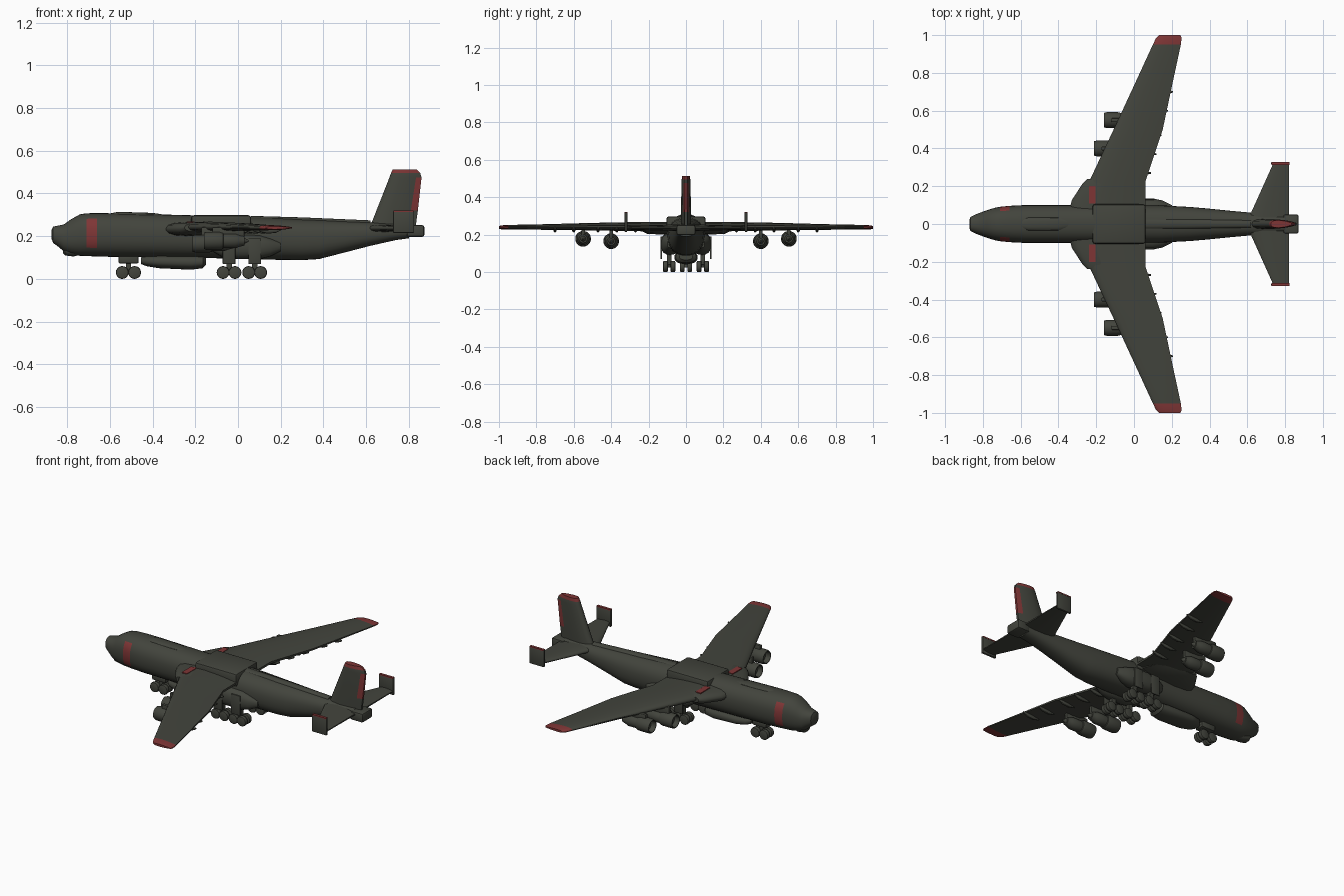
import bpy, bmesh, math
from mathutils import Vector, Matrix

if "Cube" in bpy.data.objects:
    bpy.data.objects.remove(bpy.data.objects["Cube"])


def material(name, rgb):
    m = bpy.data.materials.new(name)
    m.diffuse_color = (*rgb, 1)
    m.use_nodes = True
    m.node_tree.nodes["Principled BSDF"].inputs["Base Color"].default_value = m.diffuse_color
    return m


GREY = material("dark_olive_grey", (0.055, 0.058, 0.046))
RED = material("marking_red", (0.21, 0.036, 0.036))


def finish(name, bm, red=None, angle=35, all_red=False):
    """Turn a bmesh into an object; faces whose centre passes the rule become red."""
    bmesh.ops.recalc_face_normals(bm, faces=bm.faces)
    if red:
        for f in bm.faces:
            f.material_index = int(red(f.calc_center_median()))
    me = bpy.data.meshes.new(name)
    bm.to_mesh(me)
    bm.free()
    for m in ([RED] if all_red else [GREY, RED]):
        me.materials.append(m)
    me.shade_smooth()
    me.set_sharp_from_angle(angle=math.radians(angle))
    ob = bpy.data.objects.new(name, me)
    bpy.context.collection.objects.link(ob)
    return ob


def skin(name, rings, red=None, angle=35):
    """Skin a list of equal closed rings and cap both ends."""
    bm = bmesh.new()
    vs = [[bm.verts.new(p) for p in r] for r in rings]
    n = len(vs[0])
    for a, b in zip(vs, vs[1:]):
        for i in range(n):
            j = (i + 1) % n
            bm.faces.new((a[i], a[j], b[j], b[i]))
    bm.faces.new(vs[0])
    bm.faces.new(vs[-1])
    return finish(name, bm, red, angle)


def body(name, secs, y=0, power=0.85, n=32, red=None, angle=35):
    """Rounded tube along x from (x, bottom, top, half width)."""
    def pw(v):
        return math.copysign(abs(v) ** power, v)
    rings = []
    for x, zb, zt, w in secs:
        ts = [2 * math.pi * i / n for i in range(n)]
        rings.append([(x, y + w * pw(math.cos(t)),
                       (zb + zt) / 2 + (zt - zb) / 2 * pw(math.sin(t))) for t in ts])
    return skin(name, rings, red, angle)


def tube(name, secs, y, z, n=20):
    return body(name, [(x, z - r, z + r, r) for x, r in secs], y, 1.0, n)


FOIL = [(0, .15), (.03, .55), (.12, .85), (.35, 1), (.65, .8), (.83, .55), (1, .25)]


def foil(name, secs, upright=False, red=None):
    """Flying surface from (span position, front x, rear x, centre, half thickness)."""
    rings = []
    for s, le, te, c, h in secs:
        prof = [(f, t) for f, t in FOIL] + [(f, -t) for f, t in reversed(FOIL)]
        pts = [(le + f * (te - le), c + t * h) for f, t in prof]
        rings.append([(x, o, s) if upright else (x, s, o) for x, o in pts])
    return skin(name, rings, red, 40)


def box(name, lo, hi, bevel=0.0, all_red=False):
    bm = bmesh.new()
    lo, hi = Vector(lo), Vector(hi)
    bmesh.ops.create_cube(bm, size=1, matrix=Matrix.Translation((lo + hi) / 2)
                          @ Matrix.Diagonal((*(hi - lo), 1)))
    if bevel:
        bmesh.ops.bevel(bm, geom=bm.edges[:], offset=bevel, segments=2,
                        affect='EDGES', profile=0.5)
    return finish(name, bm, all_red=all_red)


def wheel(name, x, y, r=0.03, w=0.026):
    bm = bmesh.new()
    rot = Matrix.Translation((x, y, r)) @ Matrix.Rotation(math.pi / 2, 4, 'X')
    bmesh.ops.create_cone(bm, cap_ends=True, segments=20, radius1=r, radius2=r,
                          depth=w, matrix=rot)
    rim = [e for e in bm.edges if abs(e.verts[0].co.y - e.verts[1].co.y) < 1e-5]
    bmesh.ops.bevel(bm, geom=rim, offset=0.007, segments=2, affect='EDGES', profile=0.5)
    finish(name, bm)


# Fuselage with red side bands behind the cockpit
body("fuselage", [
    (-.872, .185, .232, .022), (-.865, .168, .245, .038), (-.84, .15, .25, .05),
    (-.815, .128, .255, .06), (-.78, .115, .28, .072), (-.74, .108, .302, .085),
    (-.71, .107, .307, .091), (-.66, .105, .308, .096), (-.58, .103, .307, .1),
    (-.3, .1, .3, .1), (0, .095, .292, .1), (.15, .09, .286, .098), (.3, .088, .279, .09),
    (.38, .093, .276, .083), (.5, .124, .27, .071), (.62, .155, .265, .06),
    (.74, .182, .26, .05), (.8, .19, .257, .046)],
    red=lambda c: -.71 < c.x < -.66 and abs(c.y) > .068 and c.z > .14)
body("nose_chin", [(-.82, .12, .16, .02), (-.81, .11, .17, .035),
                   (-.77, .105, .17, .04), (-.74, .112, .17, .03)])
box("tail_end", (.79, -.05, .197), (.872, .05, .252), .01)

# Spine and wing centre section
body("spine", [(.06, .25, .295, .03), (.3, .25, .288, .026), (.62, .24, .274, .02)], n=16)
box("wing_centre_box", (-.22, -.105, .215), (.062, .105, .298), .014)
body("forward_dorsal_hump", [(-.62, .28, .302, .02), (-.56, .28, .314, .035),
                             (-.4, .28, .309, .035), (-.34, .28, .3, .02)], n=16)

# Belly pod
body("belly_pod", [(-.455, .07, .1, .025), (-.43, .06, .108, .05), (-.37, .05, .112, .062),
                   (-.22, .043, .112, .062), (-.165, .05, .11, .055), (-.15, .065, .1, .035)])

# Nose landing gear
box("nose_gear_leg", (-.525, -.01, .03), (-.5, .01, .13))
box("nose_gear_beam", (-.545, -.012, .024), (-.48, .012, .042), .004)
box("nose_gear_bay", (-.56, -.03, .072), (-.465, .03, .115), .008)
for x in (-.542, -.484):
    for y in (-.02, .02):
        wheel("nose_wheel", x, y)

for s, side in ((-1, "right"), (1, "left")):
    def sbox(name, lo, hi, *a):
        """Box on one side, given with positive y."""
        ys = sorted((s * lo[1], s * hi[1]))
        box(f"{side}_{name}", (lo[0], ys[0], lo[2]), (hi[0], ys[1], hi[2]), *a)

    # Main wing with red tip
    foil(f"{side}_wing", [
        (s * .05, -.28, .06, .242, .026), (s * .23, -.235, .062, .243, .025),
        (s * .5, -.108, .152, .243, .02), (s * .75, .008, .205, .241, .015),
        (s * .95, .1, .248, .24, .012), (s * .985, .117, .252, .239, .011),
        (s * 1.0, .132, .246, .239, .007)], red=lambda c: abs(c.y) > .95)
    # Wing root glove and red plate
    foil(f"{side}_root_glove", [
        (s * .08, -.34, .03, .233, .034), (s * .125, -.33, .02, .233, .033),
        (s * .21, -.275, -.02, .236, .031), (s * .237, -.25, -.06, .24, .02)])
    sbox("glove_marking", (-.238, .108, .262), (-.203, .2, .269), 0, True)

    # Flap track fairings
    for y in (.27, .37, .47, .6, .7):
        te = .062 + (y - .23) * .27 if y > .23 else .062
        body(f"{side}_flap_fairing", [(te - .09, .222, .236, .004), (te - .05, .212, .242, .009),
                                      (te - .01, .216, .243, .009), (te + .018, .23, .24, .004)],
             y=s * y, n=12)

    # Engines, inner and outer
    for label, y, x, z in (("inner", .4, -.212, .165), ("outer", .55, -.16, .178)):
        tube(f"{side}_{label}_engine", [
            (x + .03, .005), (x + .03, .03), (x, .034), (x, .038), (x + .015, .042),
            (x + .075, .042), (x + .09, .038), (x + .092, .033), (x + .11, .034),
            (x + .15, .034), (x + .165, .028), (x + .19, .022), (x + .19, .014),
            (x + .21, .004)], s * y, z)
        sbox(f"{label}_pylon", (x + .04, y - .01, z + .02), (x + .19, y + .01, .242), .004)

    # Tailplane and end plate
    foil(f"{side}_tailplane", [(s * .03, .605, .82, .237, .018),
                               (s * .06, .62, .82, .237, .017),
                               (s * .322, .738, .82, .237, .01)])
    sbox("tail_end_plate", (.726, .314, .215), (.824, .328, .318), .004)
    sbox("end_plate_marking", (.728, .313, .314), (.822, .329, .321), 0, True)

    # Main landing gear: two bogies per side
    body(f"{side}_gear_sponson", [(-.12, .13, .18, .02), (-.08, .105, .2, .042),
                                  (.0, .092, .21, .052), (.1, .092, .205, .05),
                                  (.15, .105, .19, .04), (.2, .13, .17, .015)], y=s * .085, n=20)
    for x in (-.042, .078):
        sbox("gear_leg", (x - .013, .078, .03), (x + .013, .102, .13))
        sbox("gear_beam", (x - .032, .08, .024), (x + .032, .1, .04), .004)
        sbox("gear_door", (x - .03, .128, .07), (x + .03, .136, .19), .003)
        for dx in (-.028, .028):
            for y in (.07, .11):
                wheel(f"{side}_main_wheel", x + dx, s * y)

# Tail fin with red rudder and cap
foil("tail_fin", [(.23, .61, .83, 0, .027), (.27, .628, .835, 0, .027), (.32, .648, .842, 0, .027),
                  (.475, .709, .859, 0, .024), (.495, .716, .853, 0, .023),
                  (.513, .725, .835, 0, .02)], upright=True,
     red=lambda c: c.z > .5 or (c.x > .818 and .32 < c.z < .475))
